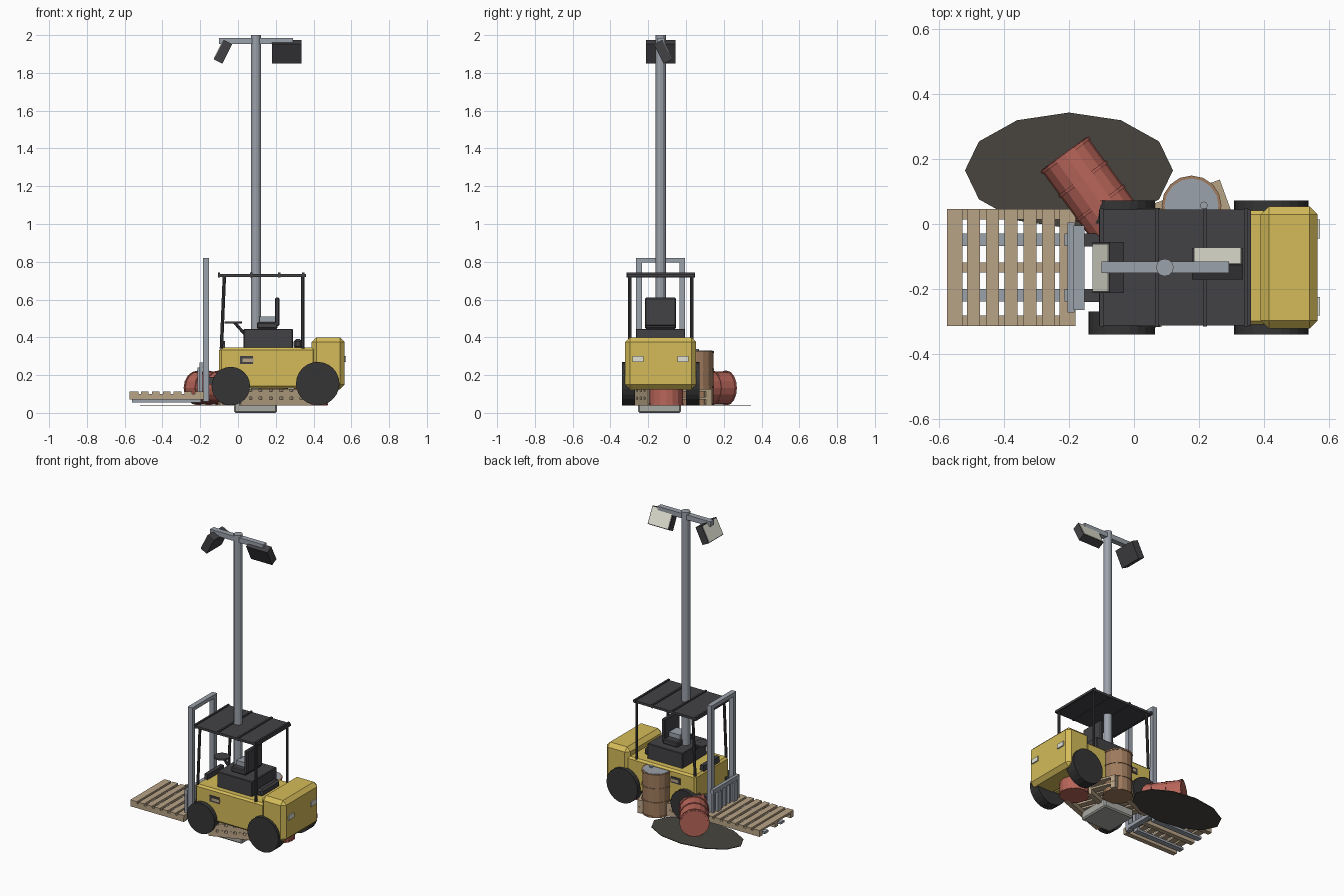
import bpy, math
from mathutils import Matrix, Vector

if "Cube" in bpy.data.objects:
    bpy.data.objects.remove(bpy.data.objects["Cube"])

def mat(name, c):
    m = bpy.data.materials.new(name)
    m.diffuse_color = (*c, 1)
    m.use_nodes = True
    m.node_tree.nodes["Principled BSDF"].inputs["Base Color"].default_value = m.diffuse_color
    return m

YELLOW = mat("yellow", (0.66, 0.50, 0.10))
DARK = mat("dark", (0.055, 0.053, 0.06))
TYRE = mat("tyre", (0.035, 0.035, 0.035))
STEEL = mat("steel", (0.33, 0.36, 0.41))
WOOD = mat("wood", (0.48, 0.37, 0.24))
RED = mat("red", (0.48, 0.13, 0.10))
BROWN = mat("brown", (0.35, 0.20, 0.11))
OIL = mat("oil", (0.065, 0.06, 0.05))
LENS = mat("lens", (0.75, 0.75, 0.65))
STONE = mat("stone", (0.4, 0.4, 0.37))
YC = -0.134  # centre line of the truck

def finish(name, m, bevel=0, segs=1):
    o = bpy.context.object
    o.name = name
    o.data.materials.append(m)
    if bevel:
        b = o.modifiers.new("bevel", 'BEVEL')
        b.width, b.segments = bevel, segs
    return o

def box(name, x, y, z, m, bevel=0, rot=None):
    """Box from (min, max) pairs, optionally rotated about its centre."""
    c = [(a[0] + a[1]) / 2 for a in (x, y, z)]
    bpy.ops.mesh.primitive_cube_add(size=1, location=c, rotation=rot or (0, 0, 0))
    o = bpy.context.object
    o.data.transform(Matrix.Diagonal((x[1] - x[0], y[1] - y[0], z[1] - z[0], 1)))
    return finish(name, m, bevel)

def rod(name, p, q, r, m, n=12, bevel=0):
    """Cylinder between two points."""
    p, q = Vector(p), Vector(q)
    bpy.ops.mesh.primitive_cylinder_add(vertices=n, radius=r, depth=(q - p).length, location=(p + q) / 2,
                                        rotation=(q - p).to_track_quat('Z', 'Y').to_euler())
    return finish(name, m, bevel)

def mirrored(f):
    for s, side in ((-1, "near"), (1, "far")):
        f(s, side)

def span(s, a, b):
    """Y range at distance a..b from the centre line on side s."""
    return tuple(sorted((YC + s * a, YC + s * b)))

# truck body and counterweight
box("chassis", (-0.10, 0.41), (-0.31, 0.042), (0.13, 0.345), YELLOW, 0.012)
box("counterweight", (0.39, 0.565), (-0.322, 0.054), (0.125, 0.40), YELLOW, 0.025)
box("engine_cover", (0.03, 0.29), (-0.265, -0.005), (0.34, 0.445), DARK, 0.004)
box("rear_cover", (0.295, 0.34), (-0.23, -0.04), (0.34, 0.39), DARK, 0.012)
box("seat_cushion", (0.10, 0.21), (-0.217, -0.053), (0.445, 0.48), DARK, 0.006)
box("seat_back", (0.195, 0.22), (-0.217, -0.053), (0.46, 0.61), DARK, 0.006)
box("control_box", (0.115, 0.195), (-0.18, -0.10), (0.47, 0.51), STEEL)

# steering
rod("steering_column", (-0.02, YC, 0.48), (0.06, YC, 0.39), 0.008, DARK, 8)
rod("steering_wheel", (-0.025, YC, 0.474), (-0.025, YC, 0.484), 0.047, DARK, 16)
box("dashboard", (-0.095, -0.07), (-0.22, -0.05), (0.34, 0.38), DARK)

# wheels, pillars, lamps and steps on each side
def side_parts(s, side):
    for name, x, z, r in (("front", -0.038, 0.142, 0.102), ("rear", 0.422, 0.155, 0.115)):
        rod(f"{name}_wheel_{side}", (x, YC + s * 0.135, z), (x, YC + s * 0.206, z), r, TYRE, 24)
    yp = YC + s * 0.164
    rod(f"front_pillar_{side}", (-0.088, yp, 0.34), (-0.072, yp, 0.73), 0.009, DARK, 8)
    rod(f"rear_pillar_{side}", (0.343, yp, 0.34), (0.343, yp, 0.73), 0.009, DARK, 8)
    box(f"tail_lamp_{side}", (0.56, 0.573), span(s, 0.09, 0.148), (0.27, 0.30), LENS)
    box(f"side_step_{side}", (0.01, 0.08), span(s, 0.17, 0.181), (0.26, 0.30), DARK)
    box(f"side_plate_{side}", (0.025, 0.085), span(s, 0.17, 0.183), (0.27, 0.288), WOOD)
mirrored(side_parts)

# roof with cross ribs
box("roof", (-0.107, 0.36), (-0.313, 0.045), (0.72, 0.735), DARK)
for i, x in enumerate((-0.10, 0.07, 0.218, 0.345)):
    box(f"roof_rib_{i}", (x - 0.006, x + 0.006), (-0.315, 0.047), (0.718, 0.742), DARK)

# lifting mast, carriage and forks
def mast_parts(s, side):
    box(f"mast_rail_{side}", (-0.186, -0.153), span(s, 0.10, 0.13), (0.06, 0.82), STEEL)
    box(f"fork_{side}", (-0.56, -0.195), span(s, 0.066, 0.104), (0.055, 0.07), STEEL)
    box(f"fork_shank_{side}", (-0.214, -0.198), span(s, 0.066, 0.104), (0.055, 0.24), STEEL)
mirrored(mast_parts)
for i, z in enumerate((0.07, 0.795)):
    box(f"mast_crossbar_{i}", (-0.186, -0.153), (-0.264, -0.004), (z, z + 0.025), STEEL)
for i, z in enumerate((0.08, 0.24)):
    box(f"carriage_bar_{i}", (-0.205, -0.183), (-0.272, 0.004), (z, z + 0.027), STEEL)
for i in range(7):
    y = -0.262 + i * 0.0427
    box(f"carriage_upright_{i}", (-0.203, -0.187), (y - 0.01, y + 0.01), (0.09, 0.25), STEEL)
for i, y in enumerate((-0.22, -0.05)):
    box(f"mast_bracket_{i}", (-0.16, -0.09), (y - 0.02, y + 0.02), (0.15, 0.19), DARK)

def pallet(name, cx, cy, z, ang=0):
    """Seven slats across three runners."""
    m = Matrix.Translation((cx, cy, z)) @ Matrix.Rotation(math.radians(ang), 4, 'Z')
    parts = []
    for i in range(7):
        w = 0.024 if i in (0, 6) else 0.02
        x = -0.1735 + i * 0.0578
        parts.append(box(f"{name}_slat_{i}", (x - w, x + w), (-0.18, 0.18), (0.03, 0.043), WOOD))
    for i, y in enumerate((-0.164, 0, 0.164)):
        parts.append(box(f"{name}_runner_{i}", (-0.197, 0.197), (y - 0.016, y + 0.016), (0, 0.03), WOOD))
    for o in parts:
        o.matrix_world = m @ Matrix.Translation(o.location)
pallet("carried_pallet", -0.378, YC, 0.07)
pallet("lower_pallet", 0.14, -0.10, 0.04, 20)
pallet("upper_pallet", 0.14, -0.10, 0.084, 20)

def barrel(name, p, q, m, lid):
    """Drum with rims, two ribs and a recessed lid."""
    p, q = Vector(p), Vector(q)
    rod(name, p, q, 0.088, m, 16)
    d = (q - p).normalized() * 0.005
    for i, t in enumerate((0.02, 0.34, 0.66, 0.98)):
        c = p.lerp(q, t)
        rod(f"{name}_rib_{i}", c - d, c + d, 0.092, m, 16)
    rod(f"{name}_lid", q - d, q + d * 0.4, 0.083, lid, 16)
barrel("brown_barrel", (0.177, 0.057, 0.04), (0.177, 0.057, 0.328), BROWN, STEEL)
rod("barrel_bung", (0.215, 0.057, 0.325), (0.215, 0.057, 0.338), 0.012, STEEL, 8)
barrel("red_barrel", (0.385, -0.104, 0.04), (0.385, -0.104, 0.325), RED, RED)
barrel("fallen_barrel", (-0.046, -0.014, 0.132), (-0.214, 0.216, 0.132), RED, RED)

# oil spill
spill = rod("oil_spill", (-0.2, 0.165, 0.038), (-0.2, 0.165, 0.042), 1, OIL, 12)
spill.rotation_euler = (0, 0, 0)
spill.data.transform(Matrix.Diagonal((0.32, 0.178, 1, 1)))

# lamp post
box("post_base", (-0.02, 0.206), (-0.253, -0.027), (0, 0.06), STONE, 0.008)
rod("lamp_post", (0.095, YC, 0.03), (0.095, YC, 2.0), 0.027, STEEL, 12)
box("lamp_crossbar", (-0.10, 0.292), (-0.151, -0.115), (1.952, 1.985), STEEL)

def floodlight(name, loc, heading):
    """Tilted lamp housing whose lens faces the given heading."""
    m = (Matrix.Translation(loc) @ Matrix.Rotation(math.radians(heading), 4, 'Z')
         @ Matrix.Rotation(math.radians(-27), 4, 'Y'))
    for part, x, w, h, c in (("housing", (-0.026, 0.024), 0.078, 0.058, DARK),
                             ("lens", (0.02, 0.027), 0.073, 0.053, LENS)):
        o = box(f"{name}_{part}", x, (-w, w), (-h, h), c)
        o.matrix_world = m @ Matrix.Translation(o.location)
floodlight("left_floodlight", (-0.08, YC, 1.912), 180)
floodlight("right_floodlight", (0.257, -0.121, 1.912), 90)
